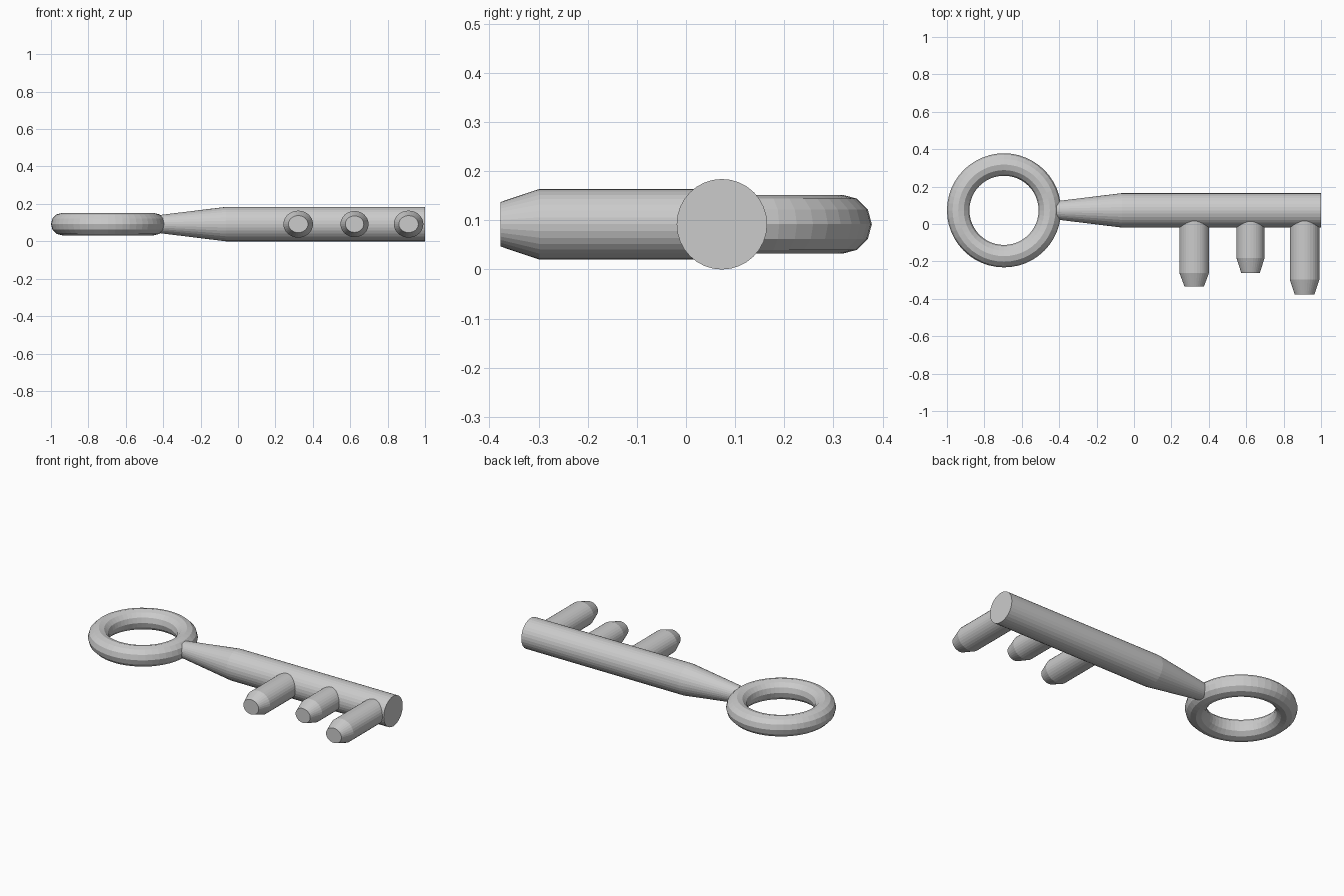
import bpy
import bmesh
from math import pi, cos, sin

if "Cube" in bpy.data.objects:
    bpy.data.objects.remove(bpy.data.objects["Cube"])

AXIS_Y, AXIS_Z = 0.073, 0.092


def lathe(name, stations, point, sides=32):
    """Capped tube through elliptical sections (position, radius_a, radius_b)."""
    bm = bmesh.new()
    rings = []
    for pos, ra, rb in stations:
        rings.append([bm.verts.new(point(pos, ra * cos(2 * pi * i / sides),
                                         rb * sin(2 * pi * i / sides)))
                      for i in range(sides)])
    for a, b in zip(rings, rings[1:]):
        for i in range(sides):
            j = (i + 1) % sides
            bm.faces.new((a[i], a[j], b[j], b[i]))
    bm.faces.new(rings[0])
    bm.faces.new(rings[-1])
    bmesh.ops.recalc_face_normals(bm, faces=bm.faces)
    mesh = bpy.data.meshes.new(name)
    bm.to_mesh(mesh)
    bm.free()
    obj = bpy.data.objects.new(name, mesh)
    bpy.context.collection.objects.link(obj)
    return obj


# Ring handle
bpy.ops.mesh.primitive_torus_add(
    major_segments=48, minor_segments=12, major_radius=0.245, minor_radius=0.06,
    location=(-0.695, AXIS_Y, AXIS_Z))
bpy.context.object.name = "ring_handle"

# Shaft with its neck tapering towards the ring
lathe("shaft", [(-0.414, 0.049, 0.049), (-0.065, 0.092, 0.092), (1.0, 0.092, 0.092)],
      lambda p, a, b: (p, AXIS_Y + a, AXIS_Z + b))

# Teeth: x centre, half width, half height, taper start y, end y
teeth = [
    (0.322, 0.079, 0.072, -0.262, -0.334),
    (0.623, 0.075, 0.070, -0.182, -0.262),
    (0.912, 0.079, 0.072, -0.298, -0.377),
]
for n, (x, rx, rz, taper, end) in enumerate(teeth, 1):
    lathe(f"tooth_{n}",
          [(AXIS_Y, rx, rz), (taper, rx, rz), (end, rx * 0.66, rz * 0.63)],
          lambda p, a, b, x=x: (x + a, p, AXIS_Z + b))
